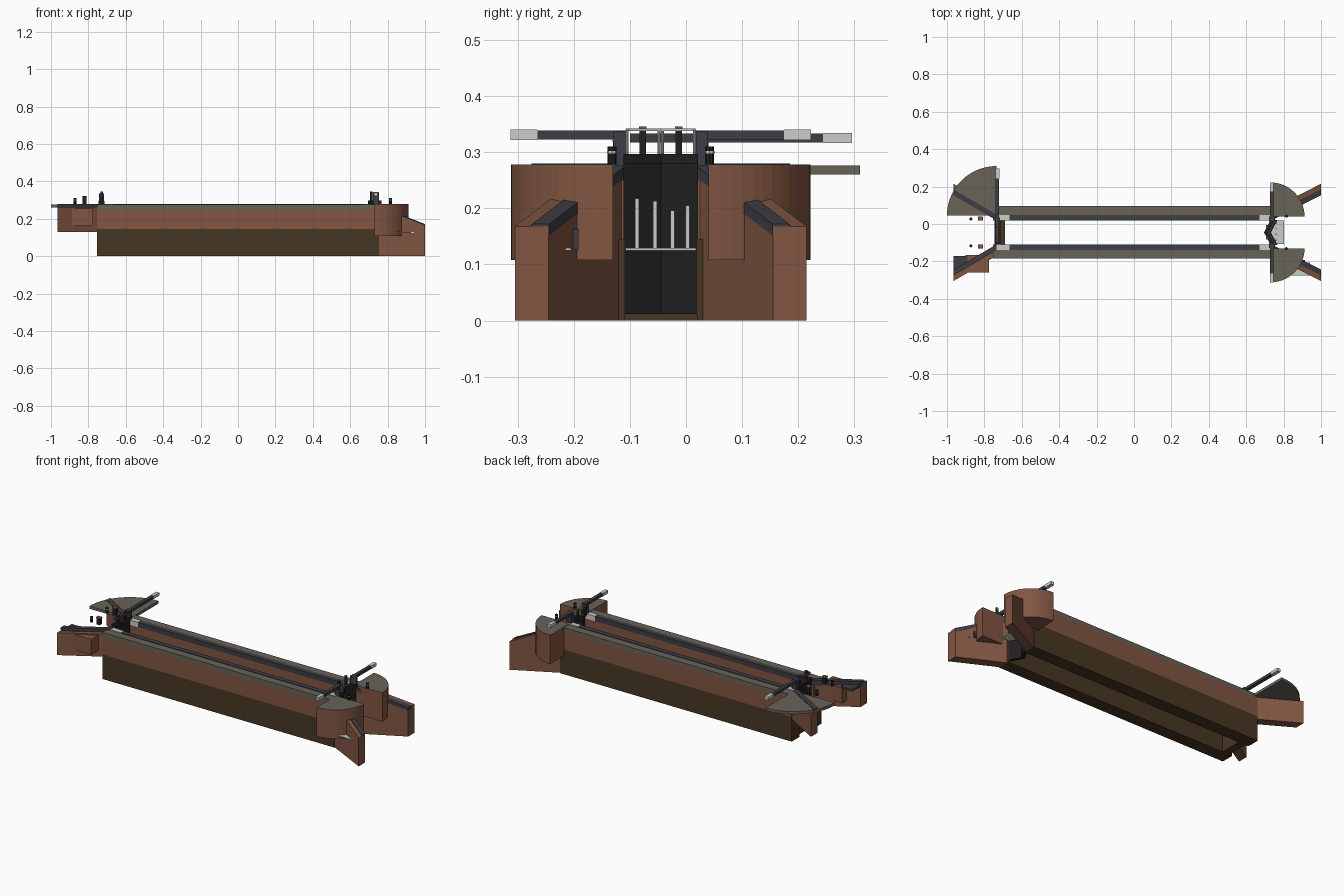
import bpy, bmesh, math

if "Cube" in bpy.data.objects:
    bpy.data.objects.remove(bpy.data.objects["Cube"])


def material(name, rgb):
    m = bpy.data.materials.new(name)
    m.use_nodes = True
    m.diffuse_color = (*rgb, 1)
    m.node_tree.nodes["Principled BSDF"].inputs["Base Color"].default_value = (*rgb, 1)
    return m


BRICK = material("brick", (0.22, 0.092, 0.054))
EARTH = material("dark brown masonry", (0.062, 0.037, 0.016))
STONE = material("grey paving", (0.14, 0.125, 0.097))
COPING = material("slate coping", (0.047, 0.047, 0.058))
BLACK = material("black timber", (0.014, 0.014, 0.014))
WHITE = material("off white", (0.6, 0.61, 0.58))

MID = -0.045  # centre line of the channel


def prism(name, pts, z0, z1, mat):
    """Extrude a plan outline; z1 is a height or a function of x."""
    top = z1 if callable(z1) else (lambda x: z1)
    bm = bmesh.new()
    low = [bm.verts.new((x, y, z0(x) if callable(z0) else z0)) for x, y in pts]
    high = [bm.verts.new((x, y, top(x))) for x, y in pts]
    bm.faces.new(low[::-1])
    bm.faces.new(high)
    n = len(pts)
    for i in range(n):
        j = (i + 1) % n
        bm.faces.new((low[i], low[j], high[j], high[i]))
    bmesh.ops.recalc_face_normals(bm, faces=bm.faces)
    me = bpy.data.meshes.new(name)
    bm.to_mesh(me)
    bm.free()
    me.materials.append(mat)
    ob = bpy.data.objects.new(name, me)
    bpy.context.collection.objects.link(ob)
    return ob


def box(name, x0, x1, y0, y1, z0, z1, mat):
    return prism(name, [(x0, y0), (x1, y0), (x1, y1), (x0, y1)], z0, z1, mat)


def post(name, x, y, r, z0, z1, mat):
    pts = [(x + r * math.cos(a * math.pi / 4), y + r * math.sin(a * math.pi / 4)) for a in range(8)]
    return prism(name, pts, z0, z1, mat)


def quarter(cx, cd, r, sx, s, steps=14):
    arc = [math.pi / 2 * i / steps for i in range(steps + 1)]
    return [(cx, MID + s * cd)] + [(cx + sx * r * math.cos(a), MID + s * (cd + r * math.sin(a))) for a in arc]


def slope(x):
    return 0.275 - 0.39 * (x - 0.735)


for s, side in ((-1, "front"), (1, "back")):
    def plan(pts):
        return [(x, MID + s * d) for x, d in pts]

    def strip(name, x0, x1, d0, d1, z0, z1, mat):
        return prism(f"{side}_{name}", plan([(x0, d0), (x1, d0), (x1, d1), (x0, d1)]), z0, z1, mat)

    # Chamber wall: masonry base, brick, paving and coping
    strip("wall_base", -0.755, 0.755, 0.065, 0.14, 0, 0.145, EARTH)
    strip("wall_brick", -0.755, 0.745, 0.065, 0.14, 0.145, 0.25, BRICK)
    strip("wall_paving", -0.755, 0.735, 0.094, 0.14, 0.25, 0.275, STONE)
    strip("wall_coping", -0.665, 0.67, 0.065, 0.094, 0.25, 0.278, COPING)
    strip("coping_end_upper", -0.735, -0.665, 0.065, 0.094, 0.25, 0.279, WHITE)
    strip("coping_end_lower", 0.67, 0.735, 0.065, 0.094, 0.25, 0.279, WHITE)

    # Lower wing wall, falling away from the gates
    wing = [(0.735, 0.065), (1, 0.2), (1, 0.26), (0.735, 0.125)]
    inner = [(0.735, 0.064), (1, 0.199), (1, 0.23), (0.735, 0.095)]
    prism(f"{side}_lower_wing", plan(wing), 0, lambda x: slope(x) - 0.004, BRICK)
    prism(f"{side}_lower_wing_coping", plan(inner), lambda x: slope(x) - 0.02, slope, COPING)

    # Rounded brick platform beside the lower gates
    prism(f"{side}_platform", quarter(0.73, 0.085, 0.182, 1, s), 0.108, 0.275, BRICK)
    prism(f"{side}_platform_top", quarter(0.73, 0.085, 0.182, 1, s), 0.275, 0.278, STONE)

    # Upper wing wall, level and shallow
    wing = [(-0.735, 0.065), (-0.965, 0.2), (-0.965, 0.26), (-0.735, 0.125)]
    inner = [(-0.735, 0.064), (-0.965, 0.199), (-0.965, 0.23), (-0.735, 0.095)]
    prism(f"{side}_upper_wing", plan(wing), 0.13, 0.262, BRICK)
    prism(f"{side}_upper_wing_coping", plan(inner), 0.25, 0.28, COPING)

    # Mitre gate leaf with its walkway
    leaf = [(0.735, 0.066), (0.70, 0), (0.72, 0), (0.755, 0.066)]
    prism(f"{side}_lower_gate", plan(leaf), 0.012, 0.28, BLACK)
    prism(f"{side}_gate_walkway", plan([(x + (0.012 if i > 1 else -0.005), d) for i, (x, d) in enumerate(leaf)]),
          0.28, 0.297, BLACK)

    # Balance beam with heel post and white end
    strip("beam_post", 0.722, 0.75, 0.058, 0.084, 0.275, 0.338, COPING)
    strip("lower_beam", 0.727, 0.746, 0.06, 0.222, 0.323, 0.339, COPING)
    strip("lower_beam_end", 0.726, 0.747, 0.22, 0.268, 0.322, 0.34, WHITE)

    # Handrail on the gate
    for x, d in ((0.752, 0.06), (0.722, 0.003)):
        post(f"{side}_rail_post", x, MID + s * d, 0.0025, 0.28, 0.34, WHITE)
    prism(f"{side}_handrail", plan([(0.750, 0.062), (0.720, 0), (0.724, 0), (0.754, 0.062)]), 0.338, 0.342, WHITE)

    # Paddle gear on both gates
    for x, label in ((0.712, "lower"), (-0.728, "upper")):
        y = MID + s * 0.032
        box(f"{side}_{label}_paddle_gear", x - 0.006, x + 0.006, y - 0.006, y + 0.006, 0.28, 0.342, BLACK)
        box(f"{side}_{label}_gear_cap", x - 0.007, x + 0.007, y - 0.007, y + 0.007, 0.342, 0.346, BRICK)

    # Bollards with white bands, and the ground paddle stands
    for x, d in ((0.815, 0.087), (-0.872, 0.072)):
        y = MID + s * d
        post(f"{side}_bollard", x, y, 0.008, 0.278, 0.31, BLACK)
        post(f"{side}_bollard_band", x, y, 0.0085, 0.298, 0.302, WHITE)
    y = MID + s * 0.075
    box(f"{side}_paddle_stand", -0.832, -0.81, y - 0.01, y + 0.01, 0.28, 0.318, BLACK)
    box(f"{side}_paddle_stand_cap", -0.835, -0.808, y - 0.011, y + 0.011, 0.318, 0.322, BRICK)

# Upper sill and the single upper gate
box("upper_sill", -0.735, -0.69, MID - 0.065, MID + 0.065, 0, 0.13, EARTH)
box("upper_gate", -0.742, -0.717, MID - 0.065, MID + 0.065, 0.13, 0.28, BLACK)
box("upper_gate_walkway", -0.747, -0.715, MID - 0.065, MID + 0.065, 0.28, 0.296, BLACK)
box("upper_beam_post", -0.744, -0.716, 0.014, 0.034, 0.275, 0.334, COPING)
box("upper_beam", -0.74, -0.721, -0.1, 0.246, 0.317, 0.333, COPING)
box("upper_beam_end", -0.741, -0.72, 0.244, 0.296, 0.316, 0.334, WHITE)

# Paved quadrant behind the upper gate
prism("upper_quadrant", quarter(-0.735, 0.09, 0.265, -1, 1), 0.26, 0.276, STONE)

# Culvert block and slab against the front upper wing
box("culvert_block", -0.9, -0.775, -0.26, -0.165, 0.165, 0.256, BRICK)
box("culvert_slab", -0.965, -0.89, -0.25, -0.17, 0.25, 0.262, COPING)

# Leaking water: jets on the gate and thin foam sheets
box("gate_foam", 0.735, 0.803, -0.108, 0.018, 0.125, 0.129, WHITE)
for y, top in ((-0.087, 0.217), (-0.055, 0.213), (-0.024, 0.196), (0.003, 0.205)):
    box("gate_jet", 0.757, 0.763, y - 0.0035, y + 0.0035, 0.127, top, WHITE)
box("culvert_foam", 0.845, 0.94, -0.275, -0.205, 0.125, 0.129, WHITE)
box("culvert_mouth", 0.88, 0.915, -0.205, -0.192, 0.127, 0.163, COPING)
